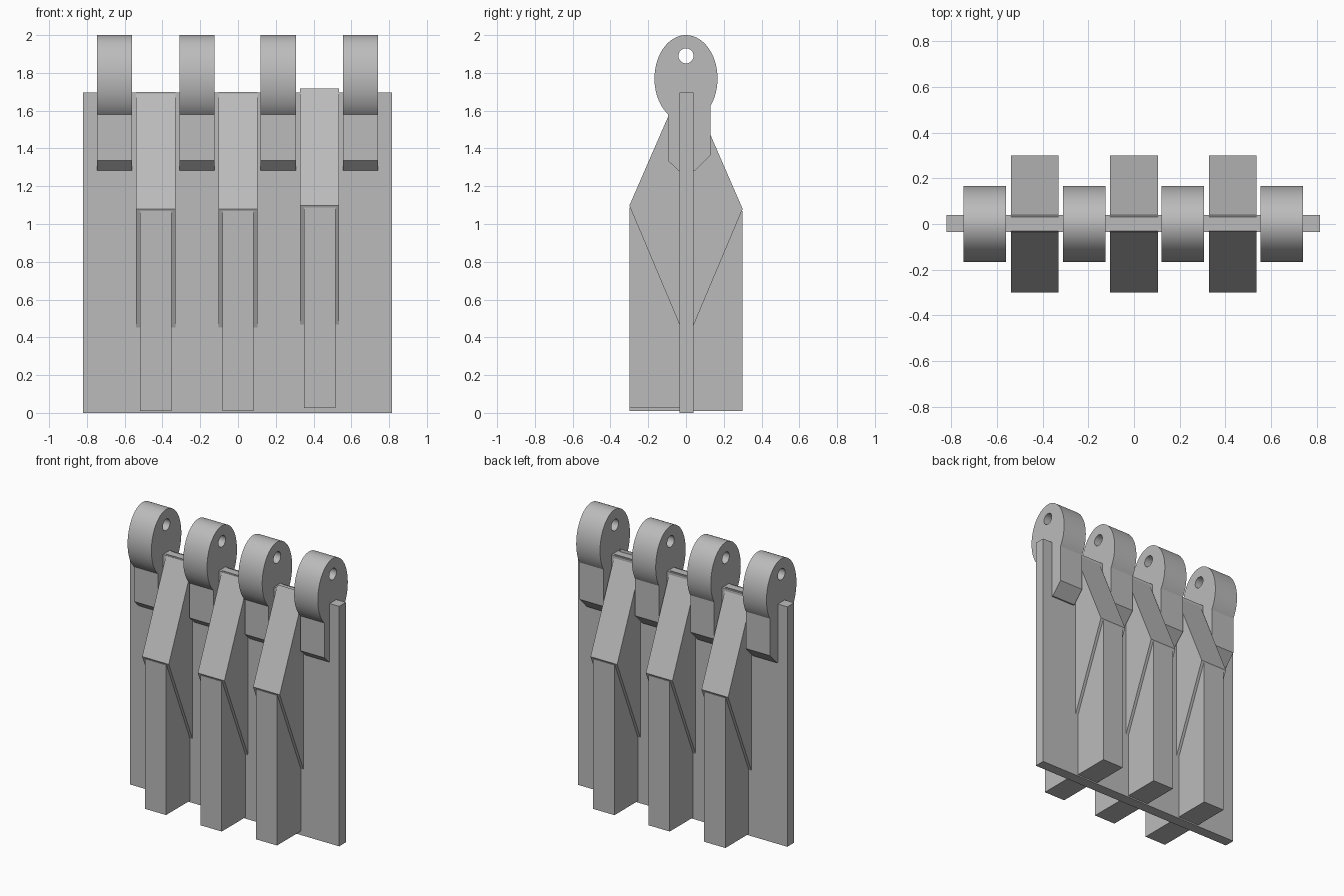
import bpy, bmesh, math

if "Cube" in bpy.data.objects:
    bpy.data.objects.remove(bpy.data.objects["Cube"])

grey = bpy.data.materials.new("plain grey")
grey.diffuse_color = (0.5, 0.5, 0.5, 1)
grey.use_nodes = True
grey.node_tree.nodes["Principled BSDF"].inputs["Base Color"].default_value = grey.diffuse_color


def prism(name, profile, x0, x1):
    """Extrude a (y, z) profile along x."""
    bm = bmesh.new()
    face = bm.faces.new([bm.verts.new((x0, y, z)) for y, z in profile])
    ext = bmesh.ops.extrude_face_region(bm, geom=[face])
    verts = [v for v in ext["geom"] if isinstance(v, bmesh.types.BMVert)]
    bmesh.ops.translate(bm, verts=verts, vec=(x1 - x0, 0, 0))
    bmesh.ops.recalc_face_normals(bm, faces=bm.faces)
    me = bpy.data.meshes.new(name)
    bm.to_mesh(me)
    bm.free()
    me.materials.append(grey)
    ob = bpy.data.objects.new(name, me)
    bpy.context.collection.objects.link(ob)
    return ob


def activate(ob):
    bpy.ops.object.select_all(action='DESELECT')
    ob.select_set(True)
    bpy.context.view_layer.objects.active = ob


# Flat main panel
prism("panel", [(-0.035, 0), (0.04, 0), (0.04, 1.695), (-0.035, 1.695)], -0.82, 0.815)

# Ribs on both sides: a wide wedge above a narrower post
for i, x in enumerate((-0.435, 0, 0.432)):
    for side, label in ((-1, "front"), (1, "back")):
        lift = 0.017 if (i == 2 and side < 0) else 0
        inner, outer = side * 0.03, side * 0.3
        prism(f"{label}_wedge_{i + 1}",
              [(inner, 1.7 + lift), (outer, 1.08 + lift), (inner, 0.44 + lift)],
              x - 0.104, x + 0.104)
        prism(f"{label}_post_{i + 1}",
              [(inner, 0.01 + lift), (outer, 0.01 + lift),
               (outer, 1.07 + lift), (inner, 1.07 + lift)],
              x - 0.083, x + 0.083)

# Hinge knuckles: oval head running into a chamfered shank
a, b, zc = 0.167, 0.23, 1.77
t0, t1 = -math.acos(0.13 / a), math.pi + math.acos(0.095 / a)
head = [(a * math.cos(t), zc + b * math.sin(t))
        for t in (t0 + (t1 - t0) * k / 56 for k in range(57))]
shank = [(-0.095, 1.335), (-0.04, 1.283), (0.05, 1.283), (0.13, 1.365)]

# Round pin hole cutter
bpy.ops.mesh.primitive_cylinder_add(vertices=32, radius=0.04, depth=3,
                                    location=(0, 0, 1.89), rotation=(0, math.pi / 2, 0))
cutter = bpy.context.object
cutter.name = "pin_hole_cutter"
cutter.hide_render = True

for i, x in enumerate((-0.653, -0.218, 0.213, 0.648)):
    ob = prism(f"knuckle_{i + 1}", head + shank, x - 0.093, x + 0.093)
    mod = ob.modifiers.new("pin hole", 'BOOLEAN')
    mod.operation, mod.solver, mod.object = 'DIFFERENCE', 'EXACT', cutter
    activate(ob)
    bpy.ops.object.modifier_apply(modifier=mod.name)
    bpy.ops.object.shade_smooth_by_angle(angle=math.radians(25))
    ob.data.materials.clear()
    ob.data.materials.append(grey)
    for p in ob.data.polygons:
        p.material_index = 0

bpy.data.objects.remove(cutter)
